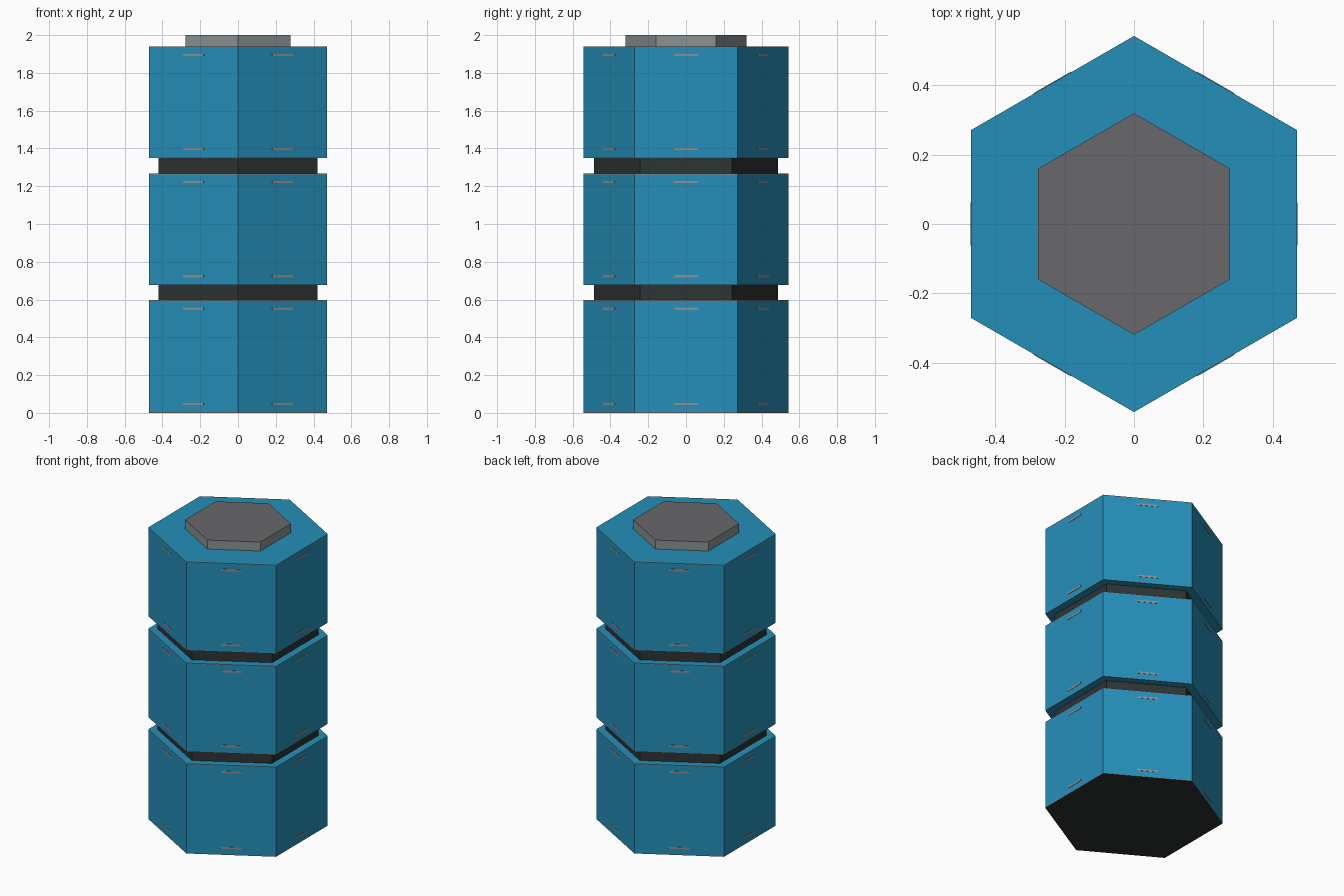
import bpy, bmesh, math
from mathutils import Matrix

if "Cube" in bpy.data.objects:
    bpy.data.objects.remove(bpy.data.objects["Cube"])


def mat(name, r, g, b):
    m = bpy.data.materials.new(name)
    m.diffuse_color = (r, g, b, 1)
    m.use_nodes = True
    m.node_tree.nodes["Principled BSDF"].inputs["Base Color"].default_value = m.diffuse_color
    return m


BLUE = mat("blue", 0.0185, 0.275, 0.49)
DARK = mat("charcoal", 0.027, 0.033, 0.033)
TOP = mat("dark grey", 0.138, 0.136, 0.144)
SIDE = mat("light grey", 0.246, 0.287, 0.287)
TRIM = mat("warm grey", 0.30, 0.27, 0.25)


def make(name, bm, mats):
    me = bpy.data.meshes.new(name)
    bm.normal_update()
    bm.to_mesh(me)
    bm.free()
    for m in mats:
        me.materials.append(m)
    ob = bpy.data.objects.new(name, me)
    bpy.context.collection.objects.link(ob)
    return ob


def hex_prism(name, radius, levels, mats, rule=lambda n, z: 0):
    """Six-sided prism with points on +-y and a ring at every level."""
    bm = bmesh.new()
    rings = [[bm.verts.new((radius * math.cos(math.radians(30 + 60 * i)),
                            radius * math.sin(math.radians(30 + 60 * i)), z))
              for i in range(6)] for z in levels]
    for a, b in zip(rings, rings[1:]):
        for i in range(6):
            j = (i + 1) % 6
            bm.faces.new((a[i], a[j], b[j], b[i]))
    bm.faces.new(rings[0][::-1])
    bm.faces.new(rings[-1])
    bm.normal_update()
    for f in bm.faces:
        f.material_index = rule(f.normal, f.calc_center_median().z)
    return make(name, bm, mats)


R = 0.543
APOTHEM = R * math.cos(math.radians(30))
EDGE = 0.004
TIERS = [(0.0, 0.597), (0.677, 1.267), (1.35, 1.94)]

for k, (lo, hi) in enumerate(TIERS):
    # blue drum with thin trimmed rims; the base is dark underneath
    def rule(n, z, lo=lo, hi=hi, k=k):
        if n.z < -0.5:
            return 2 if k == 0 else 0
        if abs(n.z) < 0.5 and (z < lo + EDGE or z > hi - EDGE):
            return 1
        return 0
    hex_prism(f"drum_{k + 1}", R, [lo, lo + EDGE, hi - EDGE, hi],
              [BLUE, TRIM, DARK], rule)

    # small slot plates near the top and bottom of every side
    bm = bmesh.new()
    for i in range(6):
        for z in (lo + 0.047, hi - 0.045):
            m = (Matrix.Rotation(math.radians(60 * i), 4, 'Z')
                 @ Matrix.Translation((APOTHEM, 0, z))
                 @ Matrix.Diagonal((0.004, 0.125, 0.012, 1)))
            bmesh.ops.create_cube(bm, size=1, matrix=m)
    make(f"slot_plates_{k + 1}", bm, [TRIM])

# recessed dark necks between the drums
for k in range(2):
    hex_prism(f"neck_{k + 1}", 0.486, [TIERS[k][1], TIERS[k + 1][0]], [DARK])

# raised cap
hex_prism("cap", 0.32, [1.94, 2.0], [SIDE, TOP],
          lambda n, z: 1 if n.z > 0.5 else 0)
